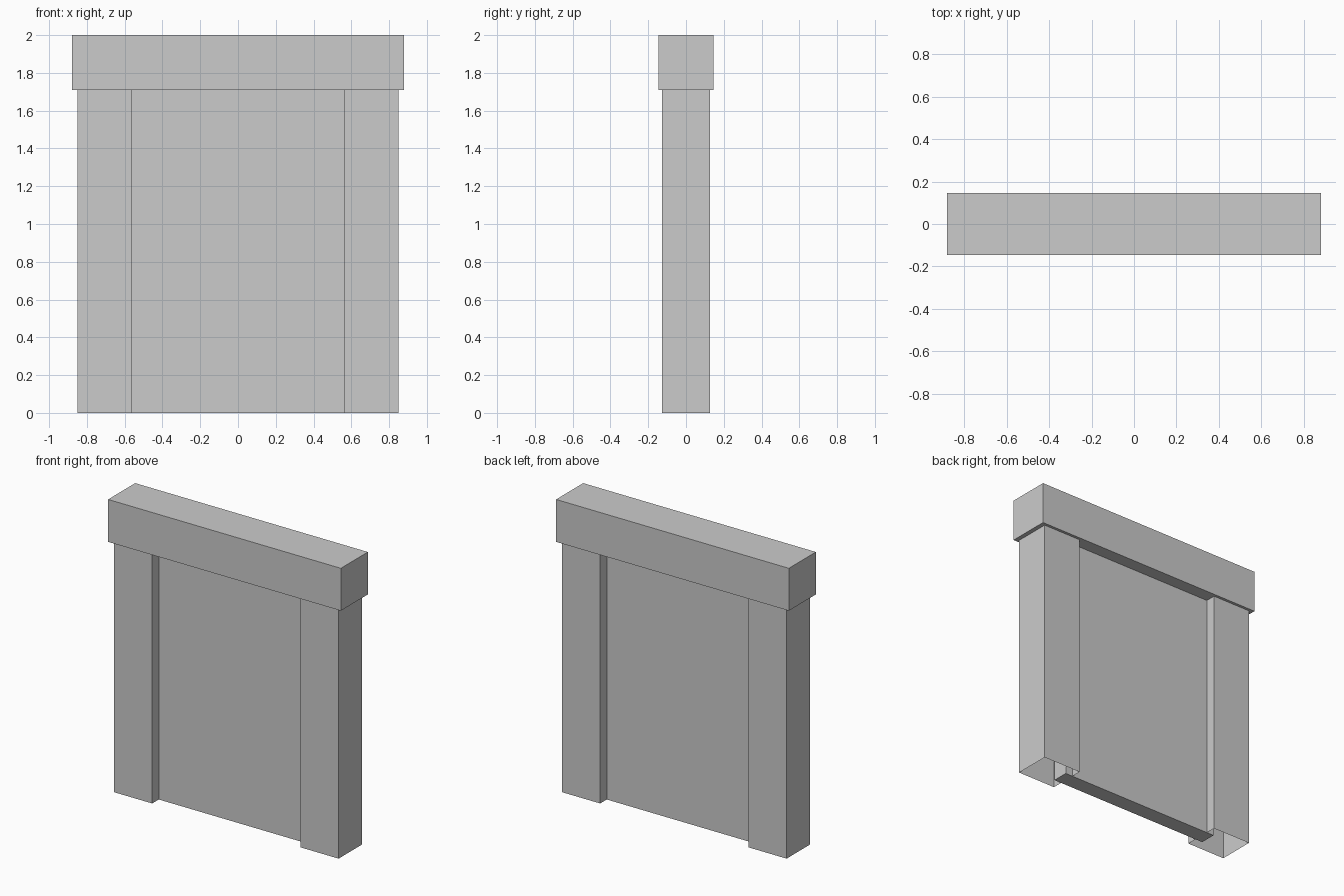
import bpy, bmesh
from mathutils import Vector

if "Cube" in bpy.data.objects:
    bpy.data.objects.remove(bpy.data.objects["Cube"])


def box(name, low, high, open_ends=False):
    """Axis-aligned box between two corners, optionally without top and bottom."""
    low, high = Vector(low), Vector(high)
    bm = bmesh.new()
    bmesh.ops.create_cube(bm, size=1)
    bmesh.ops.scale(bm, vec=high - low, verts=bm.verts)
    bmesh.ops.translate(bm, vec=(low + high) / 2, verts=bm.verts)
    if open_ends:
        bm.normal_update()
        ends = [f for f in bm.faces if abs(f.normal.z) > 0.9]
        bmesh.ops.delete(bm, geom=ends, context='FACES_ONLY')
    mesh = bpy.data.meshes.new(name)
    bm.to_mesh(mesh)
    bm.free()
    obj = bpy.data.objects.new(name, mesh)
    bpy.context.collection.objects.link(obj)
    return obj


TOP = 1.71  # underside of the lintel

# Lintel overhanging both posts
box("lintel", (-0.88, -0.146, TOP), (0.88, 0.146, 2.0))

# Recessed door panel, its edges housed inside the posts
box("door_panel", (-0.615, -0.056, 0), (0.615, 0.056, TOP))

# Hollow posts, open at the ends
for side, x0, x1 in (("left", -0.85, -0.56), ("right", 0.56, 0.85)):
    box(side + "_post", (x0, -0.127, 0), (x1, 0.127, TOP), open_ends=True)
